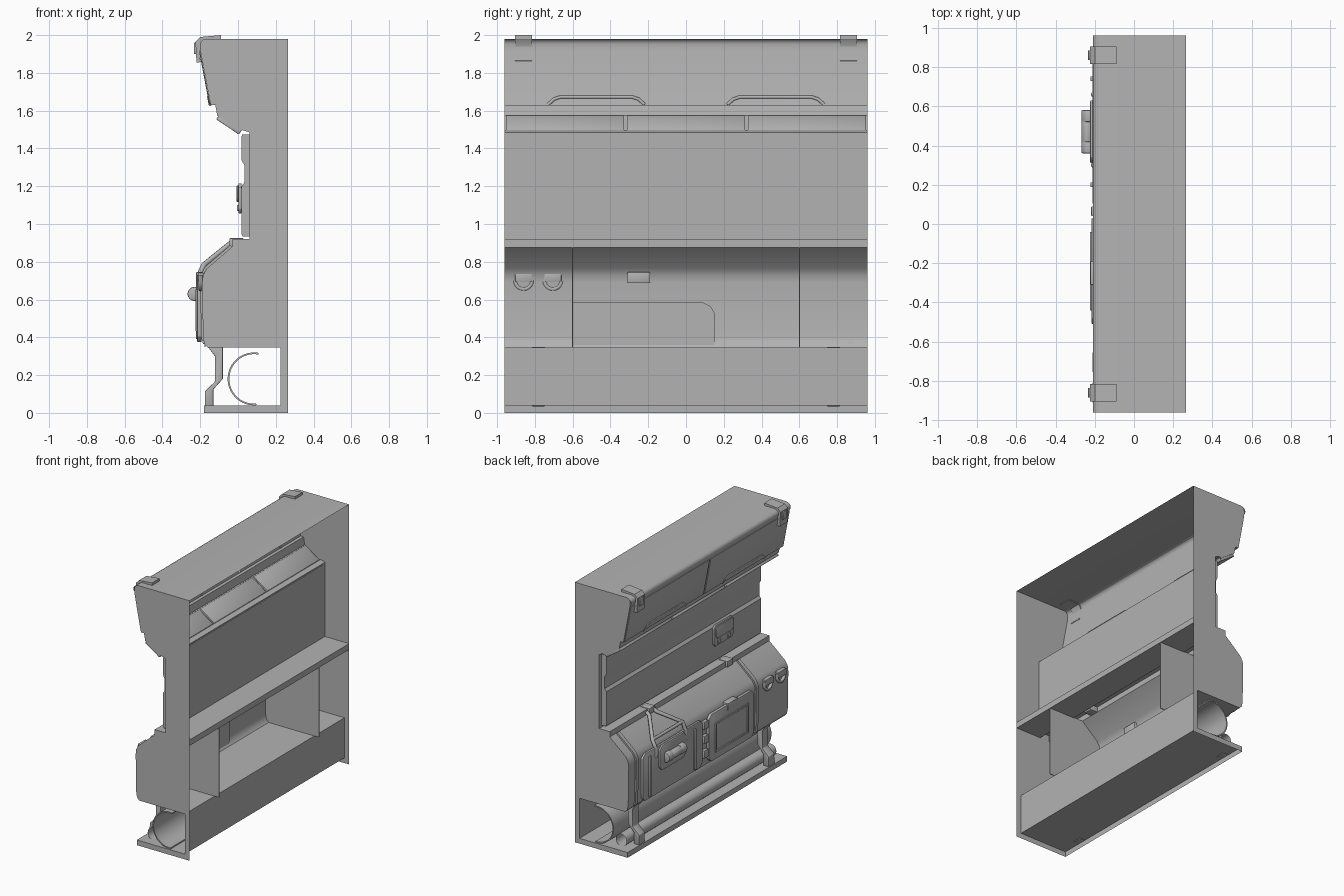
import bpy, bmesh, math
from mathutils import Vector

if "Cube" in bpy.data.objects:
    bpy.data.objects.remove(bpy.data.objects["Cube"])

grey = bpy.data.materials.new("mid_grey")
grey.diffuse_color = (0.45, 0.45, 0.45, 1)
grey.use_nodes = True
grey.node_tree.nodes["Principled BSDF"].inputs["Base Color"].default_value = grey.diffuse_color


def finish(name, bm, angle=35, bevel=0.0):
    bm.normal_update()
    bmesh.ops.recalc_face_normals(bm, faces=bm.faces)
    if bevel:
        bmesh.ops.bevel(bm, geom=bm.edges[:], offset=bevel, segments=2, profile=0.5,
                        affect='EDGES', clamp_overlap=True)
    me = bpy.data.meshes.new(name)
    bm.to_mesh(me)
    bm.free()
    me.materials.append(grey)
    ob = bpy.data.objects.new(name, me)
    bpy.context.collection.objects.link(ob)
    bpy.ops.object.select_all(action='DESELECT')
    ob.select_set(True)
    bpy.context.view_layer.objects.active = ob
    bpy.ops.object.shade_smooth_by_angle(angle=math.radians(angle))
    return ob


def loft(name, ring_a, ring_b, closed=True, caps=True, angle=35, bevel=0.0):
    """Bridge two matching outlines."""
    bm = bmesh.new()
    a = [bm.verts.new(p) for p in ring_a]
    b = [bm.verts.new(p) for p in ring_b]
    n = len(a)
    for i in range(n if closed else n - 1):
        j = (i + 1) % n
        bm.faces.new((a[i], a[j], b[j], b[i]))
    if caps:
        bm.faces.new(a)
        bm.faces.new(b[::-1])
    return finish(name, bm, angle, bevel)


def prism(name, xz, y0, y1, **kw):
    """Side profile (x, z) pushed along y."""
    return loft(name, [(x, y0, z) for x, z in xz], [(x, y1, z) for x, z in xz], **kw)


def plate(name, yz, p0, p1, t, inner=-0.001, bevel=0.004):
    """Outline (y, z) laid on the sloping plane through side points p0, p1."""
    d = Vector((p1[0] - p0[0], p1[1] - p0[1])).normalized()
    nx, nz = (d.y, -d.x) if d.y < 0 else (-d.y, d.x)

    def ring(off):
        out = []
        for y, z in yz:
            x = p0[0] + (p1[0] - p0[0]) * (z - p0[1]) / (p1[1] - p0[1])
            out.append((x + nx * off, y, z + nz * off))
        return out
    return loft(name, ring(-inner), ring(t), bevel=bevel)


def box(name, x0, x1, y0, y1, z0, z1, bevel=0.004):
    return prism(name, [(x0, z0), (x1, z0), (x1, z1), (x0, z1)], y0, y1, bevel=bevel)


def rect(y0, y1, z0, z1, c=0.0):
    """Rectangle, with cut corners if c is given."""
    if not c:
        return [(y0, z0), (y1, z0), (y1, z1), (y0, z1)]
    return [(y0 + c, z0), (y1 - c, z0), (y1, z0 + c), (y1, z1 - c),
            (y1 - c, z1), (y0 + c, z1), (y0, z1 - c), (y0, z0 + c)]


def rod(name, pts, r):
    """Round bar along a path."""
    cu = bpy.data.curves.new(name, 'CURVE')
    cu.dimensions = '3D'
    cu.bevel_depth, cu.bevel_resolution, cu.use_fill_caps = r, 2, True
    cu.materials.append(grey)
    sp = cu.splines.new('POLY')
    sp.points.add(len(pts) - 1)
    for p, co in zip(sp.points, pts):
        p.co = (*co, 1)
    ob = bpy.data.objects.new(name, cu)
    bpy.context.collection.objects.link(ob)
    return ob


def arc(cx, cz, r, a0, a1, n):
    return [(cx + r * math.cos(math.radians(a0 + (a1 - a0) * i / n)),
             cz + r * math.sin(math.radians(a0 + (a1 - a0) * i / n))) for i in range(n + 1)]


W, B = 0.96, 0.264
# Open-backed outer shell: swept front profile and flat end caps
front = [(B, 1.98)] + arc(-0.17, 1.95, 0.03, 90, 180, 5) + [
    (-0.2, 1.92), (-0.145, 1.63), (-0.12, 1.63), (-0.11, 1.575), (0.01, 1.49),
    (0.025, 1.497), (0.06, 1.485), (0.06, 0.92), (-0.03, 0.92), (-0.03, 0.88),
    (-0.165, 0.765), (-0.185, 0.73), (-0.19, 0.69), (-0.185, 0.4), (-0.178, 0.365), (-0.16, 0.345),
    (0.225, 0.345), (0.225, 0.04), (-0.18, 0.04), (-0.18, 0.0)]
prism("wall_shell", front, -W, W, closed=False, caps=False)
for s in (-1, 1):
    bm = bmesh.new()
    bm.faces.new([bm.verts.new((x, s * W, z)) for x, z in front + [(B, 0.0)]])
    finish("end_cap", bm)

# Ledge reaching back, and lower cabinet dividers
box("ledge", 0.05, B, -W, W, 0.875, 0.92, bevel=0)
i0 = front.index((-0.03, 0.88))
lower = front[i0:i0 + 7] + [(B, 0.345), (B, 0.88)]
for s in (-1, 1):
    prism("divider", lower, s * 0.6 - 0.003, s * 0.6 + 0.003)

# Upper locker doors with handle rims, corner clips
u0, u1 = (-0.2, 1.92), (-0.145, 1.63)
for s in (-1, 1):
    plate("locker_door", rect(*sorted((s * 0.006, s * 0.955)), 1.635, 1.915), u0, u1, 0.007)
    c = s * 0.475
    rod("locker_handle_rim", [(-0.152 + dx, c + y, z) for dx, y, z in
        ((0.005, -0.255, 1.632), (0, -0.225, 1.66), (-0.003, -0.19, 1.672),
         (-0.003, 0.19, 1.672), (0, 0.225, 1.66), (0.005, 0.255, 1.632))], 0.009)
    e = s * 0.86
    prism("top_clip", [(-0.09, 2.0), (-0.2, 1.99), (-0.225, 1.965), (-0.22, 1.855), (-0.185, 1.858),
                       (-0.185, 1.864), (-0.2, 1.87), (-0.2, 1.94), (-0.18, 1.975), (-0.09, 1.975)],
          e - 0.045, e + 0.045)
    box("clip_tongue", -0.234, -0.2, e - 0.025, e + 0.025, 1.9, 1.96)
prism("top_rail", arc(-0.18, 1.945, 0.03, 90, 215, 8), -W, W, closed=False, caps=False)

# Three angled lamp panels under the lockers
for i in (-1, 0, 1):
    c = i * 0.64
    prism("lamp_panel", [(-0.116, 1.555), (-0.098, 1.577), (0.02, 1.497), (0.004, 1.474)],
          c - 0.313, c + 0.313, bevel=0.004)

# Ribbed back panel and pouch
prism("back_panel", [(0.062, 1.475), (0.022, 1.475), (0.018, 1.46), (0.018, 1.34), (0.034, 1.31),
                     (0.034, 1.22), (0.018, 1.2), (0.018, 0.95),
                     (0.024, 0.935), (0.062, 0.935)], -0.93, 0.93)
plate("pouch", rect(-0.58, -0.34, 1.055, 1.215, 0.02), (0.02, 1.2), (0.02, 1.0), 0.018, bevel=0.006)
plate("pouch_flap", rect(-0.565, -0.355, 1.115, 1.205, 0.015), (0.003, 1.2), (0.003, 1.0), 0.01)
for y in (-0.52, -0.4):
    box("pouch_buckle", -0.006, 0.01, y - 0.018, y + 0.018, 1.07, 1.1)

# Ledge clips
for y in (-0.47, 0.47):
    box("ledge_clip", -0.045, 0.03, y - 0.035, y + 0.035, 0.88, 0.925)

# Lower cabinet trims near each end
strip = [(-0.03, 0.88), (-0.165, 0.765), (-0.187, 0.73), (-0.19, 0.69), (-0.185, 0.4), (-0.175, 0.365)]
outer = [(x - 0.01, z + (0.008 if z > 0.74 else 0)) for x, z in strip]
for y in (0.87, -0.575):
    prism("cabinet_trim", strip + outer[::-1], y - 0.015, y + 0.015)

# Lower doors: framed right door, left door with pocket and roller handle
v0, v1 = (-0.191, 0.73), (-0.191, 0.36)
plate("framed_door", rect(-0.51, 0.03, 0.375, 0.735, 0.03), v0, v1, 0.026, bevel=0.006)
for y0, y1, z0, z1 in ((-0.44, -0.04, 0.43, 0.445), (-0.44, -0.04, 0.64, 0.655),
                       (-0.44, -0.425, 0.43, 0.655), (-0.055, -0.04, 0.43, 0.655)):
    box("door_frame", -0.224, -0.21, y0, y1, z0, z1, bevel=0.003)
plate("pocket_door", rect(0.1, 0.82, 0.375, 0.735, 0.03), v0, v1, 0.02, bevel=0.006)
plate("handle_pocket", rect(0.31, 0.63, 0.54, 0.73, 0.03), v0, v1, 0.032, bevel=0.006)
for y in (0.2, 0.74):
    box("door_rib", -0.222, -0.192, y - 0.012, y + 0.012, 0.39, 0.7)
prism("roller_grip", arc(-0.236, 0.63, 0.032, 0, 330, 11), 0.41, 0.53, bevel=0.003)
for y in (0.36, 0.52):
    prism("roller_knob", arc(-0.23, 0.63, 0.038, 0, 330, 11), y, y + 0.06, bevel=0.006)

# Latches between the doors, strap over the framed door
for z in (0.43, 0.54, 0.65):
    box("door_latch", -0.218, -0.191, 0.04, 0.09, z, z + 0.06)
box("door_strap", -0.222, -0.165, -0.31, -0.19, 0.69, 0.745)

# Bars over the slope above the roller
for y0, y1 in ((0.66, 0.52), (0.3, 0.44)):
    rod("slope_bar", [(-0.206, y0, 0.66), (-0.206, y0, 0.73), (-0.18, y0, 0.785),
                      (-0.055, y1, 0.885), (-0.03, y1, 0.905)], 0.014)
rod("slope_crossbar", [(-0.18, 0.66, 0.785), (-0.18, 0.3, 0.785)], 0.012)

# Rear face of the inset compartment
prism_out = [(-0.6, 0.35), (0.15, 0.35), (0.15, 0.53), (0.13, 0.565), (0.09, 0.585), (-0.6, 0.585)]
plate("compartment_back", prism_out, (-0.18, 0.6), (-0.178, 0.35), 0.0, inner=0.006, bevel=0)

# Hanging hooks
for y in (-0.86, -0.705):
    box("hook_tab", -0.212, -0.182, y - 0.045, y + 0.045, 0.695, 0.742)
    rod("hook_ring", [(-0.2, y - 0.045, 0.73)] + [(-0.198, a, z) for a, z in
        arc(y, 0.7, 0.045, 180, 360, 10)] + [(-0.2, y + 0.045, 0.73)], 0.012)

# Open trough and pipe in the base bay, with support brackets
prism("base_trough", arc(0.085, 0.18, 0.14, 80, 275, 26) + arc(0.085, 0.18, 0.131, 275, 80, 26), -0.95, 0.95)
prism("base_pipe", arc(-0.085, 0.087, 0.046, 0, 342, 19), -0.9, 0.9, caps=False)
for y in (-0.78, 0.78):
    prism("pipe_bracket", [(-0.16, 0.35), (-0.08, 0.35), (-0.08, 0.18), (-0.13, 0.125), (-0.13, 0.035),
                           (-0.175, 0.035), (-0.175, 0.115), (-0.122, 0.165), (-0.122, 0.3)],
          y - 0.035, y + 0.035, bevel=0.004)
